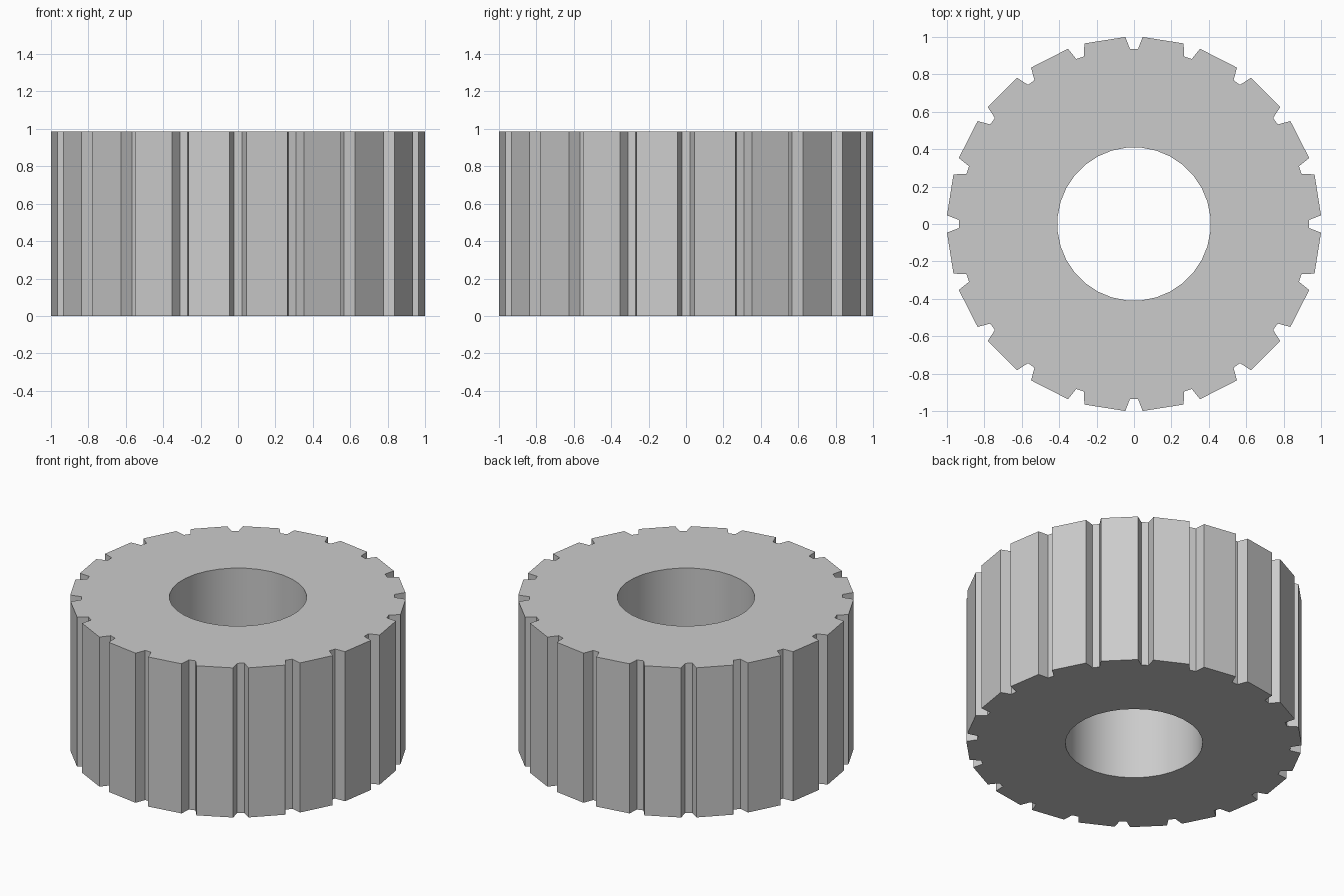
import bpy, bmesh
from math import sin, cos, pi, radians

if "Cube" in bpy.data.objects:
    bpy.data.objects.remove(bpy.data.objects["Cube"])

TEETH, HEIGHT = 20, 0.985
R_TIP, R_ROOT, R_HOLE = 1.001, 0.935, 0.41
HOLE_SIDES = 32
STEP = 2 * pi / TEETH


def polar(r, a):
    return (r * cos(a), r * sin(a))


# Outer outline: each groove has a narrow floor and flared sides
outline = []
for i in range(TEETH):
    for r, deg in ((R_TIP, -2.65), (R_ROOT, -1.3), (R_ROOT, 1.3), (R_TIP, 2.65)):
        outline.append(polar(r, i * STEP + radians(deg)))
hole = [polar(R_HOLE, 2 * pi * (i + 0.5) / HOLE_SIDES) for i in range(HOLE_SIDES)]

bm = bmesh.new()


def loop(points, z):
    vs = [bm.verts.new((x, y, z)) for x, y in points]
    es = [bm.edges.new((v, vs[(i + 1) % len(vs)])) for i, v in enumerate(vs)]
    return vs, es


def wall(low, high, smooth):
    n = len(low)
    for i in range(n):
        j = (i + 1) % n
        bm.faces.new((low[i], low[j], high[j], high[i])).smooth = smooth


# Groove walls, bore wall and the two ring-shaped end caps
out_low, out_low_e = loop(outline, 0)
out_high, out_high_e = loop(outline, HEIGHT)
in_low, in_low_e = loop(hole, 0)
in_high, in_high_e = loop(hole, HEIGHT)
for edges in (out_low_e + in_low_e, out_high_e + in_high_e):
    bmesh.ops.triangle_fill(bm, edges=edges, use_beauty=True, use_dissolve=False)
wall(out_low, out_high, False)
wall(in_low, in_high, True)
bmesh.ops.recalc_face_normals(bm, faces=bm.faces[:])

# Keep the bore rims crisp
for e in in_low_e + in_high_e:
    e.smooth = False

mesh = bpy.data.meshes.new("grooved_ring")
bm.to_mesh(mesh)
bm.free()
bpy.context.collection.objects.link(bpy.data.objects.new("grooved_ring", mesh))
